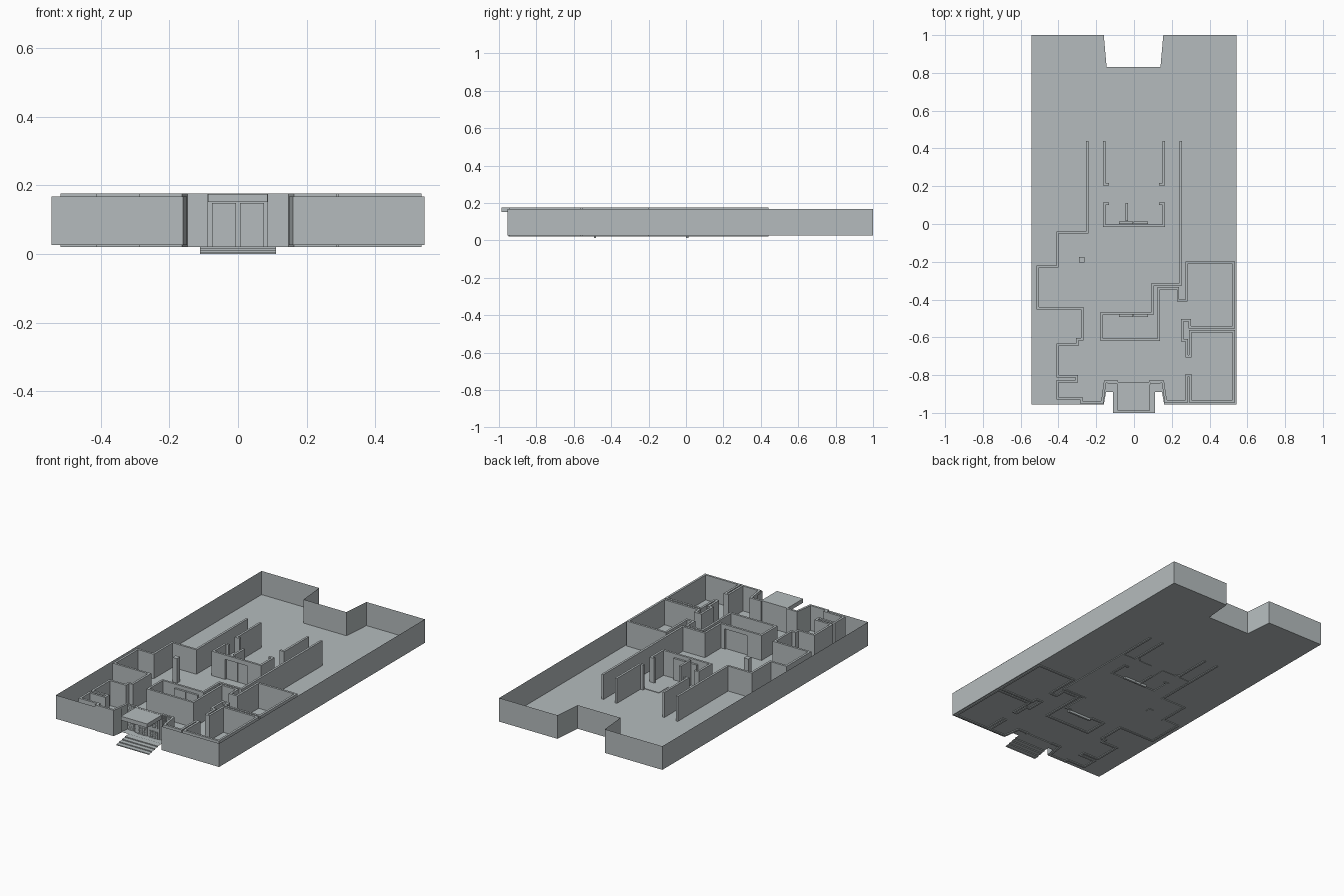
import bpy, bmesh
from mathutils import Vector

if "Cube" in bpy.data.objects:
    bpy.data.objects.remove(bpy.data.objects["Cube"])

grey = bpy.data.materials.new("stone_grey")
grey.diffuse_color = (0.46, 0.50, 0.51, 1)
grey.use_nodes = True
grey.node_tree.nodes["Principled BSDF"].inputs["Base Color"].default_value = grey.diffuse_color

FLOOR, SHELL_TOP = 0.026, 0.168
WALL_BOT, WALL_TOP = 0.021, 0.176
THICK = 0.013


def finish(name, bm, fix=True):
    if fix:
        bmesh.ops.recalc_face_normals(bm, faces=bm.faces)
    me = bpy.data.meshes.new(name)
    bm.to_mesh(me)
    bm.free()
    me.materials.append(grey)
    ob = bpy.data.objects.new(name, me)
    bpy.context.collection.objects.link(ob)
    return ob


def add_box(bm, x0, x1, y0, y1, z0, z1):
    vs = bmesh.ops.create_cube(bm, size=1)["verts"]
    for v in vs:
        v.co = ((x0 + x1) / 2 + v.co.x * (x1 - x0),
                (y0 + y1) / 2 + v.co.y * (y1 - y0),
                (z0 + z1) / 2 + v.co.z * (z1 - z0))


def box(name, *dims):
    bm = bmesh.new()
    add_box(bm, *dims)
    return finish(name, bm)


def prism(name, outline, z0, z1):
    bm = bmesh.new()
    lo = [bm.verts.new((x, y, z0)) for x, y in outline]
    hi = [bm.verts.new((x, y, z1)) for x, y in outline]
    n = len(outline)
    bm.faces.new(lo)
    bm.faces.new(hi)
    for i in range(n):
        j = (i + 1) % n
        bm.faces.new((lo[i], lo[j], hi[j], hi[i]))
    return finish(name, bm)


def wall(name, path, z0=WALL_BOT, z1=WALL_TOP):
    """Wall of constant thickness with mitred corners along a path."""
    p = [Vector(q) for q in path]
    left, right = [], []
    for i, q in enumerate(p):
        dirs = []
        if i > 0:
            dirs.append((q - p[i - 1]).normalized())
        if i < len(p) - 1:
            dirs.append((p[i + 1] - q).normalized())
        nrm = [Vector((-d.y, d.x)) for d in dirs]
        m = sum(nrm, Vector((0, 0))).normalized()
        m = m * (THICK / 2 / max(0.4, m.dot(nrm[0])))
        left.append(q + m)
        right.append(q - m)
    bm = bmesh.new()
    rings = []
    for l, r in zip(left, right):
        rings.append([bm.verts.new((c.x, c.y, z))
                      for c, z in ((l, z0), (r, z0), (r, z1), (l, z1))])
    for a, b in zip(rings, rings[1:]):
        for k in range(4):
            bm.faces.new((a[k], a[(k + 1) % 4], b[(k + 1) % 4], b[k]))
    bm.faces.new(rings[0])
    bm.faces.new(rings[-1])
    return finish(name, bm)


# outer shell: floor sheet plus thin upright sides, open at the entrance
shell = [(-0.148, -0.89), (-0.16, -0.955), (-0.543, -0.955), (-0.543, 1.0),
         (-0.16, 1.0), (-0.145, 0.83), (0.14, 0.83), (0.155, 1.0),
         (0.543, 1.0), (0.543, -0.955), (0.16, -0.955), (0.148, -0.89)]
bm = bmesh.new()
lo = [bm.verts.new((x, y, FLOOR)) for x, y in shell]
hi = [bm.verts.new((x, y, SHELL_TOP)) for x, y in shell]
bm.faces.new(lo).normal_flip()
for i in range(len(shell) - 1):
    bm.faces.new((lo[i + 1], lo[i], hi[i], hi[i + 1]))
finish("outer_shell", bm, fix=False)

# west side of the rooms, from the rear corridor to the entrance
wall("west_wall", [
    (-0.247, 0.44), (-0.247, -0.045), (-0.405, -0.045), (-0.405, -0.225),
    (-0.51, -0.225), (-0.51, -0.447), (-0.275, -0.447), (-0.275, -0.61),
    (-0.3, -0.61), (-0.3, -0.64), (-0.405, -0.64), (-0.405, -0.805),
    (-0.302, -0.805), (-0.302, -0.833), (-0.405, -0.833), (-0.405, -0.922),
    (-0.28, -0.922), (-0.28, -0.943), (-0.168, -0.943), (-0.153, -0.835),
    (-0.085, -0.835)])

# east side: rear corridor to the centre block
wall("east_corridor_wall", [
    (0.247, 0.44), (0.247, -0.32), (0.1, -0.32), (0.1, -0.473), (0.07, -0.473)])
wall("centre_block_wall", [
    (-0.08, -0.473), (-0.17, -0.473), (-0.17, -0.612), (0.13, -0.612),
    (0.13, -0.34), (0.233, -0.34), (0.233, -0.405), (0.278, -0.405),
    (0.278, -0.204), (0.528, -0.204), (0.528, -0.547), (0.294, -0.547),
    (0.294, -0.51), (0.256, -0.51), (0.256, -0.615), (0.28, -0.615),
    (0.28, -0.7), (0.299, -0.7), (0.299, -0.568), (0.528, -0.568),
    (0.528, -0.938), (0.299, -0.938), (0.299, -0.8), (0.28, -0.8),
    (0.28, -0.938), (0.168, -0.938), (0.153, -0.835), (0.08, -0.835)])

# inner corridor walls with short returns
for name, s in (("west_inner_corridor_wall", -1), ("east_inner_corridor_wall", 1)):
    wall(name, [(s * 0.158, 0.44), (s * 0.158, 0.21), (s * 0.133, 0.21)])

# rear chamber, open in front of its double door
for name, s in (("west_chamber_wall", -1), ("east_chamber_wall", 1)):
    wall(name, [(s * 0.133, 0.107), (s * 0.158, 0.107),
                (s * 0.158, -0.01), (s * 0.075, -0.01)])
wall("chamber_partition", [(-0.038, 0.11), (-0.038, 0.015)])
box("column", -0.292, -0.262, -0.205, -0.176, WALL_BOT, WALL_TOP)

# double doors set behind openings, each with a lintel
for tag, wy, py in (("chamber", -0.01, 0.007), ("centre", -0.473, -0.486)):
    box(tag + "_lintel", -0.08, 0.075, wy - THICK / 2, wy + THICK / 2, 0.15, WALL_TOP)
    for side, x0, x1 in (("left", -0.08, -0.004), ("right", -0.002, 0.074)):
        box(tag + "_door_" + side, x0, x1, py - 0.006, py + 0.006, 0.013, 0.155)

# slightly raised hall floor beside the chamber
prism("hall_floor", [
    (-0.247, 0.2), (-0.045, 0.2), (-0.045, 0.107), (-0.158, 0.107),
    (-0.158, -0.01), (0.158, -0.01), (0.158, 0.107), (0.04, 0.107),
    (0.04, 0.2), (0.247, 0.2), (0.247, -0.32), (0.1, -0.32), (0.1, -0.47),
    (-0.275, -0.447), (-0.51, -0.447), (-0.51, -0.225), (-0.405, -0.225),
    (-0.405, -0.045), (-0.247, -0.045)], FLOOR - 0.002, FLOOR + 0.003)

# entrance front
box("entrance_wall", -0.09, 0.088, -0.85, -0.836, WALL_BOT, WALL_TOP)


def grille(name, x0, x1, z0, z1, y, nx, nz):
    bm = bmesh.new()
    w = 0.0012
    for i in range(nx + 1):
        x = x0 + (x1 - x0) * i / nx
        add_box(bm, x - w, x + w, y - 0.003, y, z0, z1)
    for k in range(nz + 1):
        z = z0 + (z1 - z0) * k / nz
        add_box(bm, x0, x1, y - 0.0025, y, z - w, z + w)
    finish(name, bm)


for side, s in (("left", -1), ("right", 1)):
    a, b = sorted((s * 0.092, s * 0.14))
    grille("window_grille_" + side, a, b, 0.024, 0.172, -0.8415, 7, 22)
    a, b = sorted((s * 0.006, s * 0.075))
    box("entrance_door_" + side, a, b, -0.855, -0.85, WALL_BOT, 0.148)
    a, b = sorted((s * 0.014, s * 0.064))
    grille("door_grille_lower_" + side, a, b, 0.024, 0.068, -0.855, 6, 6)
    grille("door_grille_upper_" + side, a, b, 0.09, 0.143, -0.855, 6, 7)

# canopy over the entrance
box("canopy", -0.088, 0.086, -0.987, -0.85, 0.151, 0.175)

# entrance steps: treads and risers only, without sides
bm = bmesh.new()
N = 4
profile = []
for i in range(N):
    y = -1.0 + 0.027 * i
    profile += [(y, 0.0055 * i), (y, 0.0055 * (i + 1))]
profile.append((-0.85, 0.022))
rows = [[bm.verts.new((x, y, z)) for x in (-0.11, 0.11)] for y, z in profile]
for a, b in zip(rows, rows[1:]):
    bm.faces.new((a[0], a[1], b[1], b[0]))
finish("entrance_steps", bm, fix=False)
